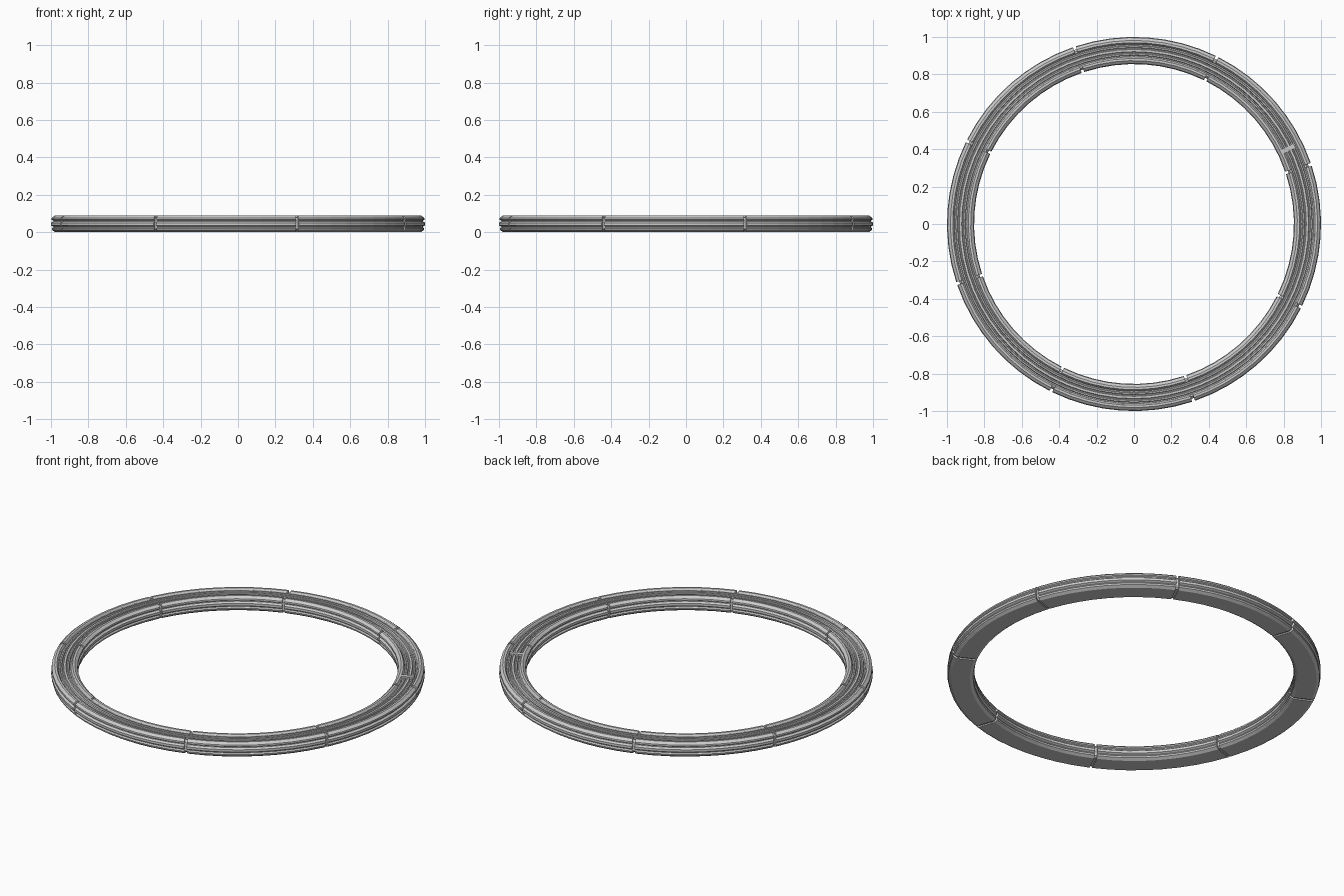
import bpy, bmesh, math

if "Cube" in bpy.data.objects:
    bpy.data.objects.remove(bpy.data.objects["Cube"])

def ring(name, profile, a0=0.0, a1=2 * math.pi, steps=64):
    """Sweep a closed (radius, z) profile around z; a partial sweep gets end caps."""
    full = abs(a1 - a0 - 2 * math.pi) < 1e-6
    bm = bmesh.new()
    rows = []
    for i in range(steps if full else steps + 1):
        a = a0 + (a1 - a0) * i / steps
        rows.append([bm.verts.new((r * math.cos(a), r * math.sin(a), z)) for r, z in profile])
    n = len(profile)
    for i in range(steps):
        p, q = rows[i], rows[(i + 1) % len(rows)]
        for j in range(n):
            k = (j + 1) % n
            bm.faces.new((p[j], q[j], q[k], p[k]))
    if not full:
        bm.faces.new(rows[0])
        bm.faces.new(rows[-1][::-1])
    bmesh.ops.recalc_face_normals(bm, faces=bm.faces)
    me = bpy.data.meshes.new(name)
    bm.to_mesh(me)
    bm.free()
    ob = bpy.data.objects.new(name, me)
    bpy.context.collection.objects.link(ob)
    return ob

# Half section of the armour: x is the distance from the middle radius
MID, HALF = 0.9275, 0.0725
half = [(0.050, 0.0), (0.066, 0.011), (0.068, 0.020), (0.061, 0.026), (0.061, 0.029),
        (HALF, 0.036), (HALF, 0.050), (0.062, 0.058), (0.062, 0.062),
        (0.070, 0.067), (0.069, 0.076), (0.054, 0.088), (0.042, 0.088), (0.036, 0.080)]
shell = [(MID + x, z) for x, z in half] + [(MID + 0.034, 0.066), (MID - 0.034, 0.066)]
shell += [(MID - x, z) for x, z in reversed(half)]

# Inner core, showing in the joints and as the ribbed channel on top
core_half = [(0.046, 0.007), (0.057, 0.016), (0.057, 0.066), (0.046, 0.079), (0.036, 0.079),
             (0.033, 0.073), (0.027, 0.073), (0.024, 0.081), (0.017, 0.081),
             (0.014, 0.074), (0.009, 0.074), (0.006, 0.081)]
core = [(MID + x, z) for x, z in core_half] + [(MID - x, z) for x, z in reversed(core_half)]
ring("ribbed_core", core)

# Eight armour segments with narrow joints
gap = 0.016
first = math.radians(18.6)
for i in range(8):
    a = first + i * math.pi / 4
    ring(f"ring_segment_{i + 1}", shell, a + gap / 2, a + math.pi / 4 - gap / 2, 8)

# Small latch across the channel
ang = math.radians(26)
bpy.ops.mesh.primitive_cube_add(size=1, location=(0.92 * math.cos(ang), 0.92 * math.sin(ang), 0.079),
                                rotation=(0, 0, ang))
latch = bpy.context.object
latch.name = "channel_latch"
latch.scale = (0.07, 0.026, 0.018)
